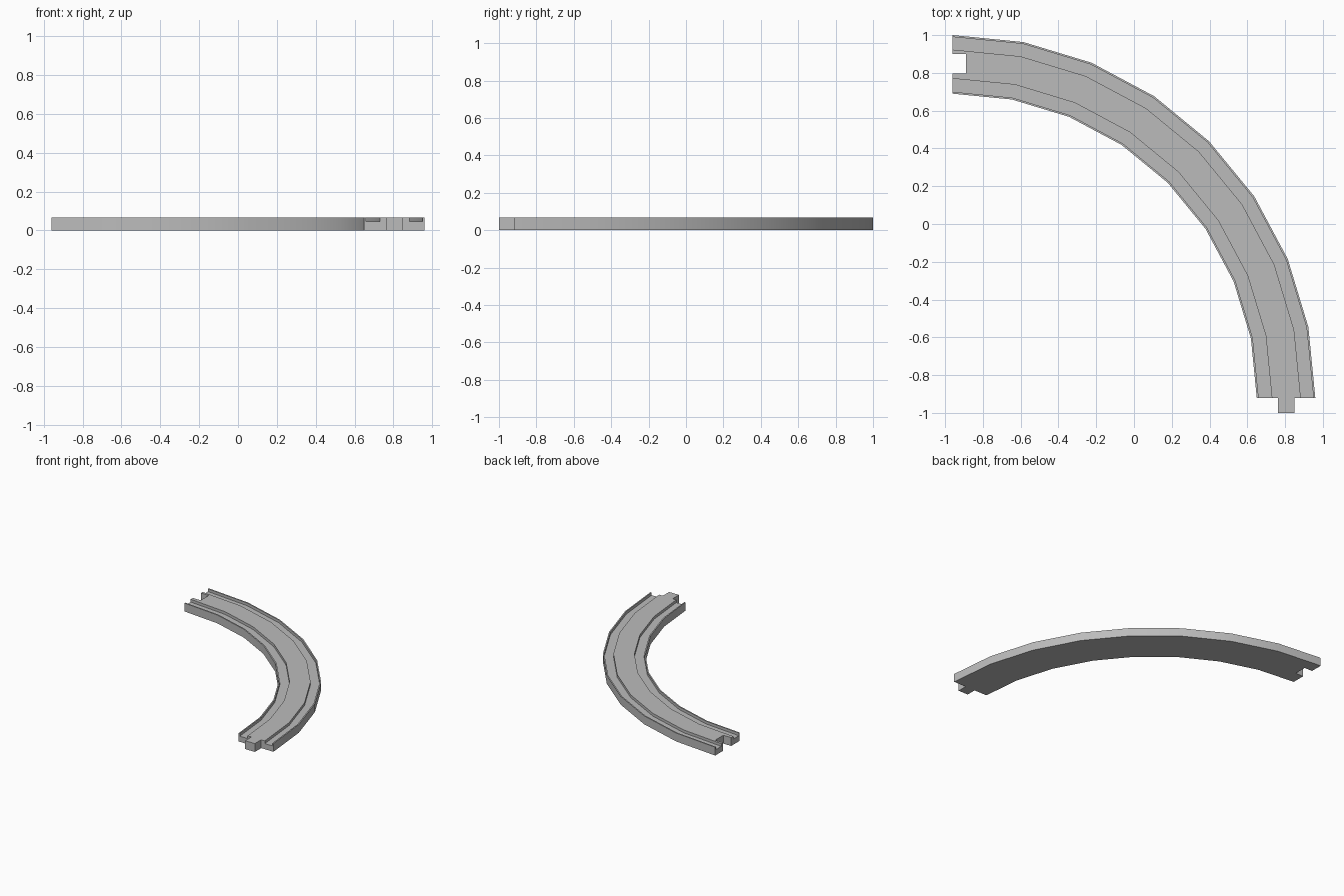
import bpy, bmesh, math

if "Cube" in bpy.data.objects:
    bpy.data.objects.remove(bpy.data.objects["Cube"])

CX, CY = -0.96, -0.92      # centre of the bend
H, FLOOR = 0.067, 0.045    # track height and groove floor height
SEGMENTS = 8

plastic = bpy.data.materials.new("light grey")
plastic.diffuse_color = (0.5, 0.5, 0.5, 1)
plastic.use_nodes = True
plastic.node_tree.nodes["Principled BSDF"].inputs["Base Color"].default_value = plastic.diffuse_color


def mesh_object(name, bm):
    bmesh.ops.recalc_face_normals(bm, faces=bm.faces)
    me = bpy.data.meshes.new(name)
    bm.to_mesh(me)
    bm.free()
    me.materials.append(plastic)
    ob = bpy.data.objects.new(name, me)
    bpy.context.collection.objects.link(ob)
    return ob


def box(name, x0, x1, y0, y1, z0, z1):
    bm = bmesh.new()
    bmesh.ops.create_cube(bm, size=1)
    for v in bm.verts:
        v.co = (x0 + (v.co.x + 0.5) * (x1 - x0),
                y0 + (v.co.y + 0.5) * (y1 - y0),
                z0 + (v.co.z + 0.5) * (z1 - z0))
    return mesh_object(name, bm)


# Curved track: grooved cross-section (radius, height) swept a quarter turn
profile = [(1.61, 0), (1.92, 0), (1.92, H), (1.91, H), (1.91, FLOOR), (1.843, FLOOR),
           (1.843, H), (1.69, H), (1.69, FLOOR), (1.62, FLOOR), (1.62, H), (1.61, H)]
bm = bmesh.new()
rings = []
for i in range(SEGMENTS + 1):
    a = math.pi / 2 * i / SEGMENTS
    rings.append([bm.verts.new((CX + r * math.sin(a), CY + r * math.cos(a), z))
                  for r, z in profile])
n = len(profile)
for a, b in zip(rings, rings[1:]):
    for j in range(n):
        k = (j + 1) % n
        bm.faces.new((a[j], a[k], b[k], b[j]))
bm.faces.new(rings[0])
bm.faces.new(rings[-1])
track = mesh_object("curved_track", bm)

# Socket notch cut through the far end
cutter = box("socket_cutter", -1.1, -0.89, 0.797, 0.9, -0.1, 0.2)
cutter.hide_render = True
cut = track.modifiers.new("socket", 'BOOLEAN')
cut.operation = 'DIFFERENCE'
cut.solver = 'EXACT'
cut.object = cutter
bpy.context.view_layer.objects.active = track
track.select_set(True)
bpy.ops.object.modifier_apply(modifier=cut.name)
bpy.data.objects.remove(cutter)
bpy.ops.object.shade_smooth_by_angle(angle=math.radians(30))

# Connector tab on the near end
box("connector_tab", 0.763, 0.85, -1.0, CY, 0, H)
